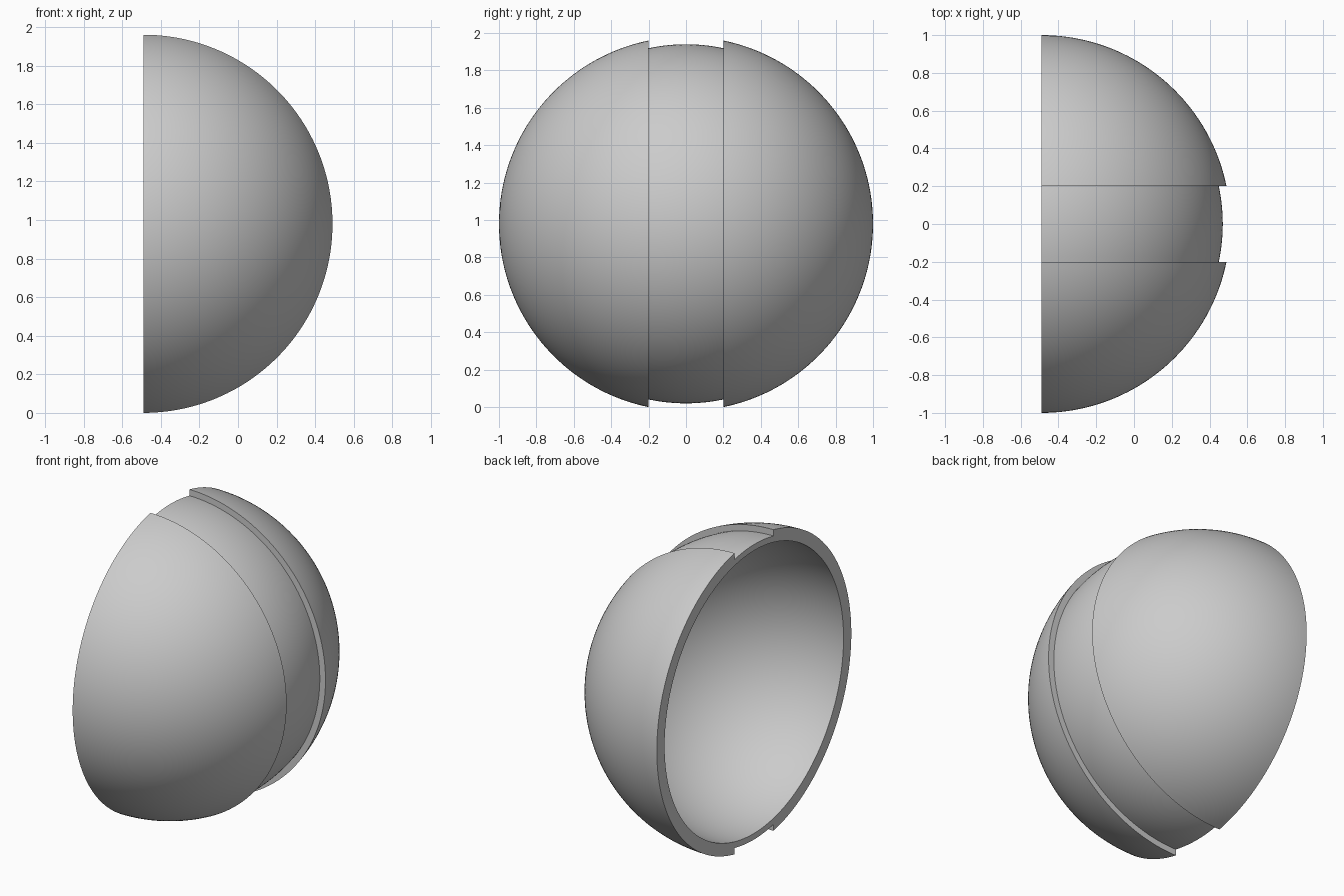
import bpy
import bmesh
from math import acos, asin, cos, sin, pi, radians
from mathutils import Vector

default = bpy.data.objects.get("Cube")
if default:
    bpy.data.objects.remove(default, do_unlink=True)

OUTER, GROOVE, INNER = 1.0, 0.96, 0.92    # shell radii
HALF_GROOVE = 0.2                         # half width of the band
CENTRE = Vector((-0.49, 0, 0.98))


def arc(radius, start, end, steps):
    """Points on a circle, angle measured from the -y pole."""
    angles = [start + (end - start) * i / steps for i in range(steps + 1)]
    return [Vector((0, -radius * cos(a), radius * sin(a))) for a in angles]


# Half profile: outer skin, recessed band, outer skin, then back along the inside
edge = acos(HALF_GROOVE / OUTER)
band = pi / 2 - asin(HALF_GROOVE / GROOVE)
profile = (arc(OUTER, 0, edge, 40)
           + arc(GROOVE, band, pi - band, 14)
           + arc(OUTER, pi - edge, pi, 40)
           + arc(INNER, pi, 0, 80))

# Turn the profile half a revolution about the y axis
bm = bmesh.new()
verts = [bm.verts.new(p) for p in profile]
edges = [bm.edges.new(pair) for pair in zip(verts, verts[1:])]
bmesh.ops.spin(bm, geom=verts + edges, cent=(0, 0, 0), axis=(0, 1, 0),
               angle=pi, steps=96)
bmesh.ops.remove_doubles(bm, verts=bm.verts, dist=0.0005)

# Close the flat rim, upper and lower halves
for side in (1, -1):
    points = [Vector((0, p.y, side * p.z)) for p in profile]
    rim = [v for v in bm.verts if abs(v.co.x) < 0.0001]
    ring = []
    for p in points:
        v = min(rim, key=lambda r: (r.co - p).length)
        if v not in ring:
            ring.append(v)
    bm.faces.new(ring)
bmesh.ops.recalc_face_normals(bm, faces=bm.faces)
bmesh.ops.translate(bm, verts=bm.verts, vec=CENTRE)

mesh = bpy.data.meshes.new("half_shell")
bm.to_mesh(mesh)
bm.free()
shell = bpy.data.objects.new("half_shell", mesh)
bpy.context.collection.objects.link(shell)

# Plain grey
grey = bpy.data.materials.new("light_grey")
grey.use_nodes = True
colour = (0.6, 0.6, 0.6, 1)
grey.diffuse_color = colour
grey.node_tree.nodes["Principled BSDF"].inputs["Base Color"].default_value = colour
mesh.materials.append(grey)

# Smooth skins with crisp steps and rim
bpy.context.view_layer.objects.active = shell
shell.select_set(True)
bpy.ops.object.shade_smooth_by_angle(angle=radians(30))
